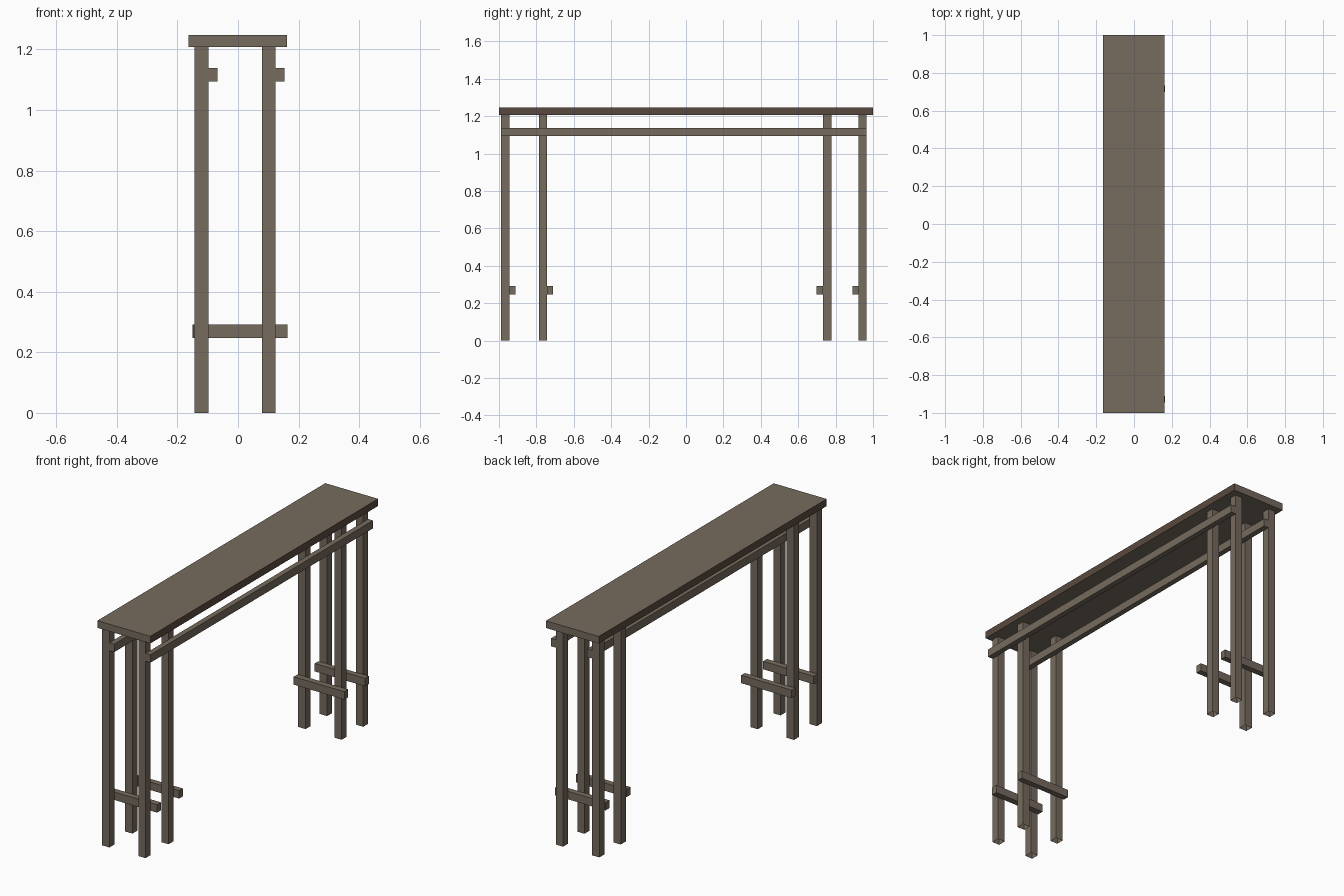
import bpy, bmesh

if "Cube" in bpy.data.objects:
    bpy.data.objects.remove(bpy.data.objects["Cube"])


def material(name, rgb):
    m = bpy.data.materials.new(name)
    m.diffuse_color = (*rgb, 1.0)
    m.use_nodes = True
    m.node_tree.nodes["Principled BSDF"].inputs["Base Color"].default_value = m.diffuse_color
    return m


WOOD = material("weathered wood", (0.18, 0.145, 0.112))
EDGE = material("dark brown edge", (0.098, 0.066, 0.049))


def box(name, xr, yr, zr, open_ends=False):
    """Axis-aligned box from its x, y and z ranges."""
    bm = bmesh.new()
    bmesh.ops.create_cube(bm, size=1.0)
    for v in bm.verts:
        for i, (lo, hi) in enumerate((xr, yr, zr)):
            v.co[i] = hi if v.co[i] > 0 else lo
    bm.normal_update()
    if open_ends:
        caps = [f for f in bm.faces if abs(f.normal.z) > 0.5]
        bmesh.ops.delete(bm, geom=caps, context='FACES_ONLY')
    mesh = bpy.data.meshes.new(name)
    bm.to_mesh(mesh)
    bm.free()
    mesh.materials.append(WOOD)
    obj = bpy.data.objects.new(name, mesh)
    bpy.context.collection.objects.link(obj)
    return obj


# Tabletop, with darker long edges
top = box("tabletop", (-0.164, 0.161), (-1.0, 1.0), (1.207, 1.247))
top.data.materials.append(EDGE)
for p in top.data.polygons:
    if abs(p.normal.x) > 0.5:
        p.material_index = 1

# Eight legs: four pairs along the length, hollow tubes
leg_x = {"left": (-0.143, -0.098), "right": (0.080, 0.124)}
leg_y = [(-0.989, -0.945), (-0.787, -0.744), (0.733, 0.777), (0.922, 0.965)]
for side, xr in leg_x.items():
    for i, yr in enumerate(leg_y):
        box(f"{side}_leg_{i + 1}", xr, yr, (0.0, 1.207), open_ends=True)

# Long upper rails fixed to the right faces of the legs
for side, xr in leg_x.items():
    box(f"{side}_upper_rail", (xr[1], xr[1] + 0.030), (-0.989, 0.965), (1.094, 1.138))

# Low cross bars on the inward faces of each leg pair
bars = [((-0.147, 0.164), (-0.945, -0.911)), ((-0.151, 0.159), (-0.744, -0.712)),
        ((-0.147, 0.164), (0.699, 0.733)), ((-0.151, 0.159), (0.889, 0.922))]
for i, (xr, yr) in enumerate(bars):
    box(f"cross_bar_{i + 1}", xr, yr, (0.247, 0.291))
